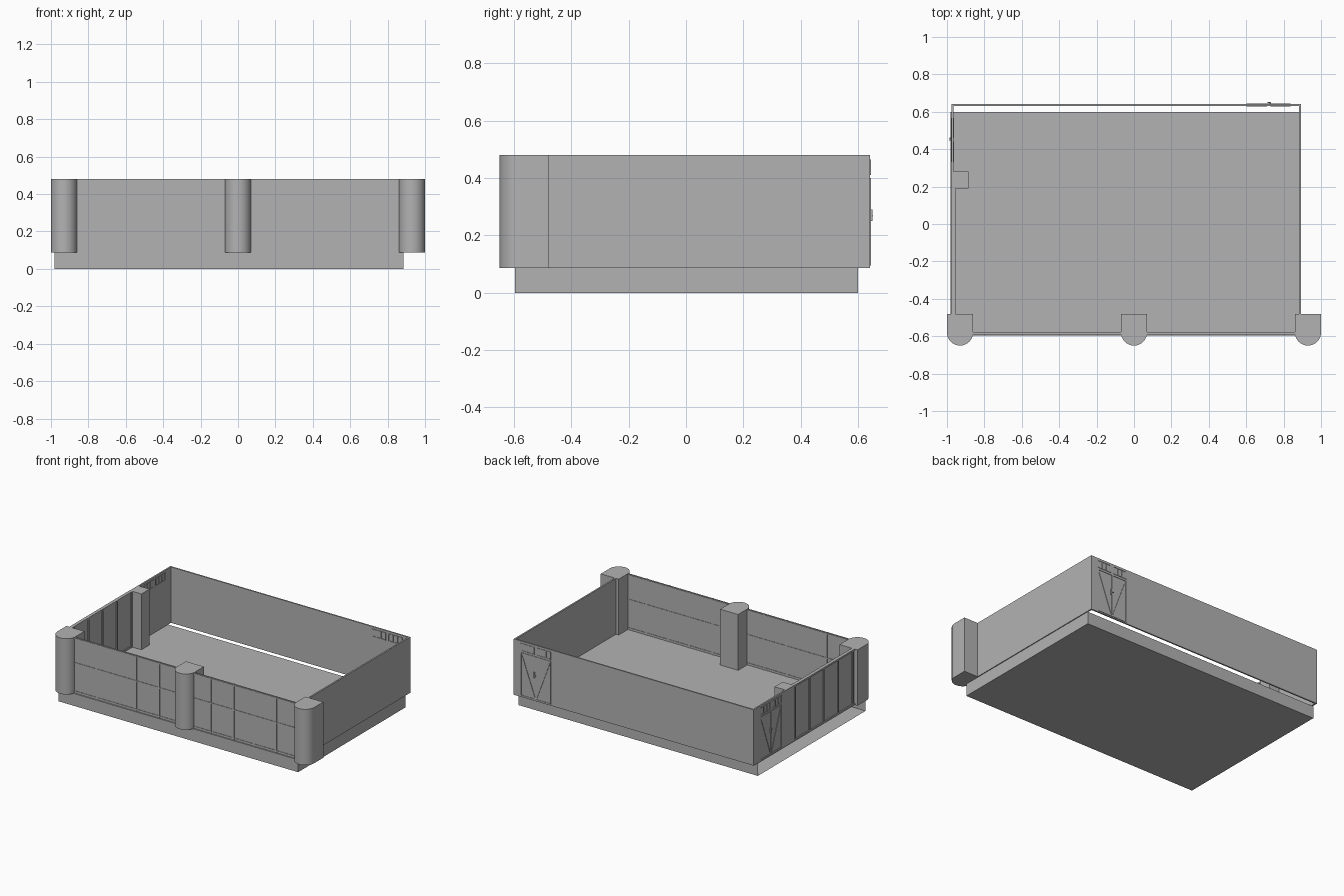
import bpy, bmesh, math
from mathutils import Matrix

cube = bpy.data.objects.get("Cube")
if cube:
    bpy.data.objects.remove(cube, do_unlink=True)

grey = bpy.data.materials.new("plain_grey")
grey.use_nodes = True
colour = (0.45, 0.45, 0.45, 1)
grey.diffuse_color = colour
grey.node_tree.nodes["Principled BSDF"].inputs["Base Color"].default_value = colour

FLOOR, TOP = 0.087, 0.48


def finish(name, bm):
    bmesh.ops.recalc_face_normals(bm, faces=bm.faces)
    mesh = bpy.data.meshes.new(name)
    bm.to_mesh(mesh)
    bm.free()
    mesh.materials.append(grey)
    obj = bpy.data.objects.new(name, mesh)
    bpy.context.collection.objects.link(obj)
    return obj


def add_box(bm, x, y, z, tilt=None):
    """Box from (min, max) spans; tilt is an optional rotation about its centre."""
    spans = (x, y, z)
    centre = Matrix.Translation([(a + b) / 2 for a, b in spans])
    size = Matrix.Diagonal([b - a for a, b in spans] + [1])
    matrix = centre @ (tilt or Matrix()) @ size
    return bmesh.ops.create_cube(bm, size=1, matrix=matrix)["verts"]


def box(name, x, y, z):
    bm = bmesh.new()
    add_box(bm, x, y, z)
    return finish(name, bm)


# Floor slab, a shell open on its -x end
bm = bmesh.new()
add_box(bm, (-0.98, 0.886), (-0.597, 0.6), (0, FLOOR))
bm.normal_update()
open_end = [f for f in bm.faces if f.normal.x < -0.9]
bmesh.ops.delete(bm, geom=open_end, context="FACES_ONLY")
slab = finish("floor_slab", bm)

# Walls
WALL_Z = (FLOOR, TOP)
box("back_wall", (-0.976, 0.892), (0.632, 0.642), WALL_Z)
box("side_wall_plain", (0.881, 0.892), (-0.59, 0.632), WALL_Z)
box("side_wall_door_part", (-0.976, -0.965), (0.19, 0.632), WALL_Z)
box("side_wall_window_part", (-0.972, -0.959), (-0.5, 0.19), WALL_Z)
box("front_wall", (-0.93, 0.89), (-0.589, -0.581), WALL_Z)
box("inner_pillar", (-0.966, -0.885), (0.19, 0.28), WALL_Z)


# Front pillars: square behind, half round in front
def pillar(name, cx):
    bm = bmesh.new()
    r, cy, steps = 0.07, -0.58, 24
    arc = [(cx - r * math.cos(math.pi * i / steps),
            cy - r * math.sin(math.pi * i / steps)) for i in range(steps + 1)]
    outline = arc + [(cx + r, -0.48), (cx - r, -0.48)]
    face = bm.faces.new([bm.verts.new((x, y, FLOOR)) for x, y in outline])
    top = bmesh.ops.extrude_face_region(bm, geom=[face])["geom"]
    verts = [v for v in top if isinstance(v, bmesh.types.BMVert)]
    bmesh.ops.translate(bm, verts=verts, vec=(0, 0, TOP - FLOOR))
    obj = finish(name, bm)
    bpy.ops.object.select_all(action="DESELECT")
    obj.select_set(True)
    bpy.context.view_layer.objects.active = obj
    bpy.ops.object.shade_smooth_by_angle(angle=math.radians(30))


for name, cx in (("right", -0.93), ("middle", 0), ("left", 0.93)):
    pillar(name + "_front_pillar", cx)

# Window glazing bars, on both sides of the front wall
bm = bmesh.new()
DEPTH = (-0.592, -0.578)
for x in (-0.69, -0.38, -0.2, 0.2, 0.38, 0.54, 0.71):
    add_box(bm, (x - 0.005, x + 0.005), DEPTH, WALL_Z)
for z in (0.1, 0.3, 0.472):
    add_box(bm, (-0.87, 0.87), DEPTH, (z - 0.004, z + 0.004))
finish("front_window_bars", bm)

# Window posts of the side wall
bm = bmesh.new()
for i in range(5):
    y = 0.18 - 0.16 * i
    add_box(bm, (-0.978, -0.952), (y - 0.006, y + 0.006), WALL_Z)
for z in (0.093, 0.474):
    add_box(bm, (-0.978, -0.955), (-0.48, 0.19), (z - 0.006, z + 0.006))
finish("side_window_bars", bm)


# Double doors with a slatted fanlight, drawn facing +y around the origin
def double_door(name, placement):
    bm = bmesh.new()
    front = (-0.001, 0.003)
    through = (-0.014, 0.003)
    for x in (-0.115, 0, 0.115):
        add_box(bm, (x - 0.003, x + 0.003), front, (0.095, 0.4))
    for z in (0.098, 0.397):
        add_box(bm, (-0.118, 0.118), front, (z - 0.003, z + 0.003))
    for side in (-1, 1):
        # Diagonal brace from the outer top to the inner bottom
        mid = side * 0.058
        tilt = Matrix.Rotation(side * math.atan2(0.1, 0.27), 4, "Y")
        add_box(bm, (mid - 0.003, mid + 0.003), front, (0.106, 0.388), tilt)
        # Fanlight frame and slats
        for z in (0.413, 0.463):
            a, b = sorted((side * 0.01, side * 0.118))
            add_box(bm, (a, b), through, (z - 0.002, z + 0.002))
        for i in range(4):
            x = side * (0.012 + 0.0345 * i)
            add_box(bm, (x - 0.002, x + 0.002), through, (0.413, 0.463))
    # Handle
    add_box(bm, (0.004, 0.012), (0, 0.009), (0.25, 0.29))
    add_box(bm, (-0.006, 0.012), (0.006, 0.01), (0.266, 0.272))
    bm.transform(placement)
    finish(name, bm)


double_door("back_door", Matrix.Translation((0.72, 0.642, 0)))
double_door("side_door", Matrix.Translation((-0.976, 0.45, 0))
            @ Matrix.Rotation(math.pi / 2, 4, "Z"))
